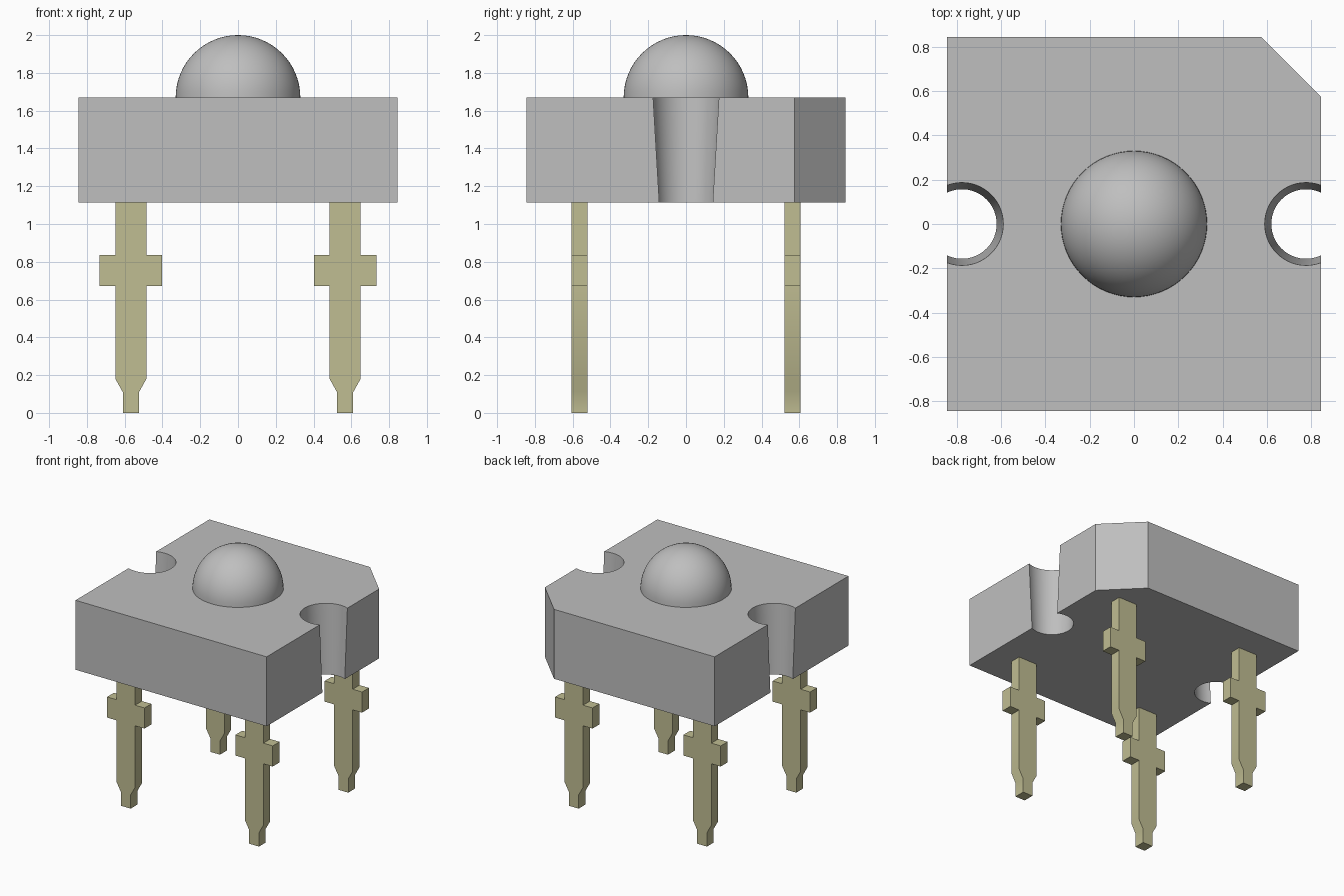
import bpy, bmesh
from math import sin, cos, acos, pi, radians

cube = bpy.data.objects.get("Cube")
if cube:
    bpy.data.objects.remove(cube, do_unlink=True)


def material(name, rgb):
    m = bpy.data.materials.new(name)
    m.use_nodes = True
    m.diffuse_color = (*rgb, 1)
    m.node_tree.nodes["Principled BSDF"].inputs["Base Color"].default_value = (*rgb, 1)
    return m


grey = material("grey_plastic", (0.52, 0.52, 0.52))
brass = material("pale_brass", (0.53, 0.51, 0.29))


def loft(name, first, second, mat, angle):
    """Solid between two matching closed loops of 3D points."""
    bm = bmesh.new()
    a = [bm.verts.new(p) for p in first]
    b = [bm.verts.new(p) for p in second]
    bm.faces.new(a)
    bm.faces.new(b)
    for i in range(len(a)):
        j = (i + 1) % len(a)
        bm.faces.new((a[i], a[j], b[j], b[i]))
    bmesh.ops.recalc_face_normals(bm, faces=bm.faces)
    return finish(name, bm, mat, angle)


def finish(name, bm, mat, angle):
    mesh = bpy.data.meshes.new(name)
    bm.to_mesh(mesh)
    bm.free()
    mesh.materials.append(mat)
    ob = bpy.data.objects.new(name, mesh)
    bpy.context.collection.objects.link(ob)
    bpy.ops.object.select_all(action="DESELECT")
    ob.select_set(True)
    bpy.context.view_layer.objects.active = ob
    bpy.ops.object.shade_smooth_by_angle(angle=radians(angle))
    return ob


# Housing: square block, one cut corner, two tapered round side notches
HALF, CUT, BOTTOM, TOP = 0.845, 0.575, 1.115, 1.67
NOTCH_X, STEPS = 0.777, 32


def notch(side, radius):
    """Arc bulging inward, running along +y on the left and -y on the right."""
    start = acos((HALF - NOTCH_X) / radius)
    arc = [start + (2 * pi - 2 * start) * i / STEPS for i in range(STEPS + 1)]
    return [(side * (NOTCH_X + radius * cos(t)), -side * radius * sin(t)) for t in arc]


def outline(radius, z):
    pts = [(-HALF, -HALF), (HALF, -HALF)]
    pts += notch(1, radius)
    pts += [(HALF, CUT), (CUT, HALF), (-HALF, HALF)]
    pts += notch(-1, radius)
    return [(x, y, z) for x, y in pts]


loft("housing", outline(0.157, BOTTOM), outline(0.187, TOP), grey, 30)

# Domed lens
bm = bmesh.new()
bmesh.ops.create_uvsphere(bm, u_segments=64, v_segments=32, radius=0.33)
bmesh.ops.bisect_plane(bm, geom=bm.verts[:] + bm.edges[:] + bm.faces[:],
                       plane_co=(0, 0, 0), plane_no=(0, 0, 1), clear_inner=True)
bmesh.ops.translate(bm, verts=bm.verts, vec=(0, 0, TOP))
finish("lens_dome", bm, grey, 30)

# Four flat pins with a stop collar and a necked tip
side = [(0.043, 0), (0.043, 0.11), (0.082, 0.18), (0.082, 0.672), (0.165, 0.672),
        (0.165, 0.837), (0.082, 0.837), (0.082, BOTTOM)]
profile = side + [(-x, z) for x, z in reversed(side)]
for sx, x_name in ((-1, "right"), (1, "left")):
    for sy, y_name in ((-1, "front"), (1, "back")):
        near, far = ([(sx * 0.567 + x, sy * 0.564 + d, z) for x, z in profile]
                     for d in (-0.043, 0.043))
        loft(f"{y_name}_{x_name}_pin", near, far, brass, 35)
